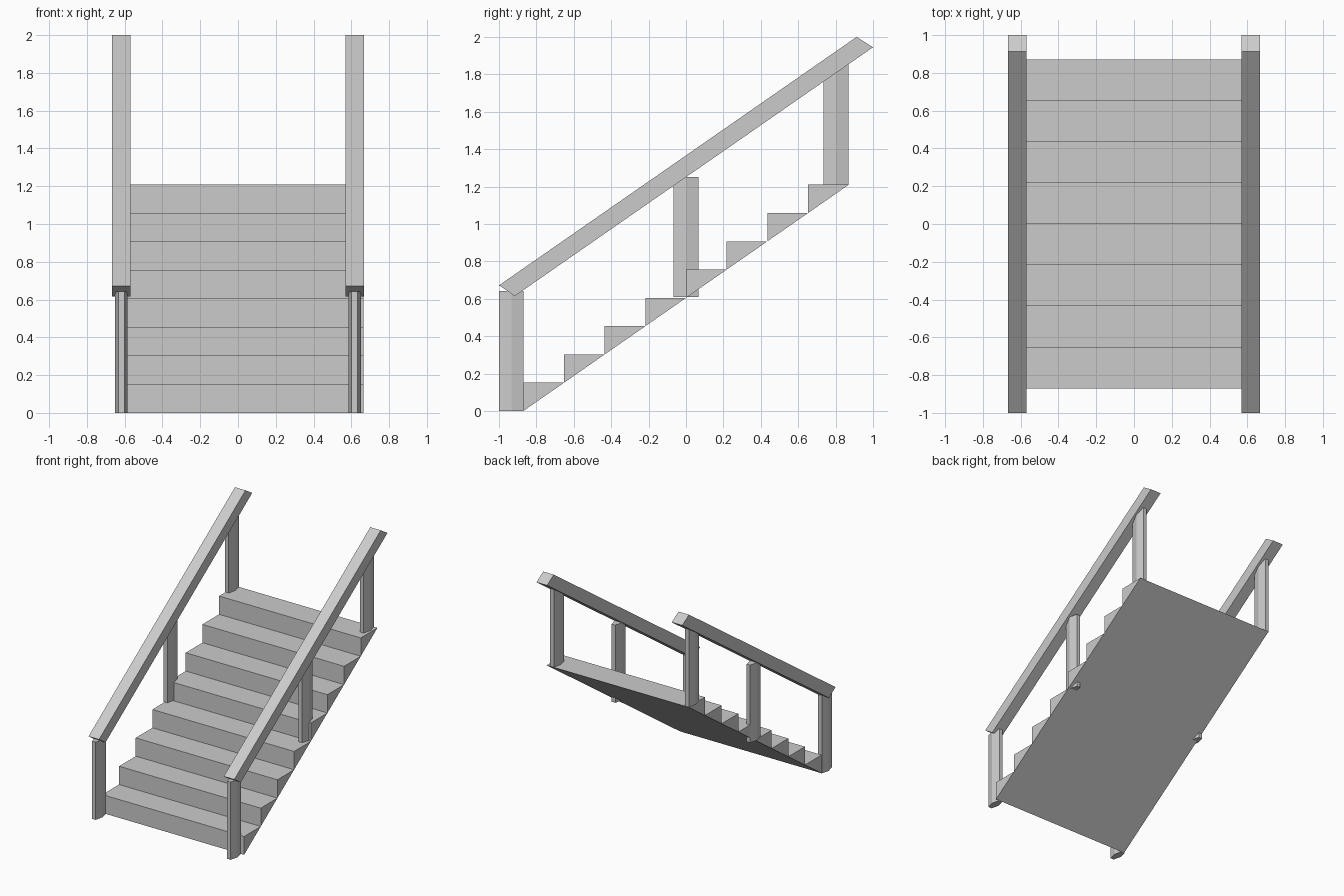
import bpy
import bmesh

cube = bpy.data.objects.get("Cube")
if cube:
    bpy.data.objects.remove(cube, do_unlink=True)

GREY = (0.6, 0.6, 0.6, 1.0)
grey = bpy.data.materials.new("plain_grey")
grey.diffuse_color = GREY
grey.use_nodes = True
grey.node_tree.nodes["Principled BSDF"].inputs["Base Color"].default_value = GREY


def add_prisms(name, prisms):
    """Make one object from (profile, sweep vector) pairs."""
    bm = bmesh.new()
    for profile, sweep in prisms:
        face = bm.faces.new([bm.verts.new(p) for p in profile])
        result = bmesh.ops.extrude_face_region(bm, geom=[face], use_keep_orig=True)
        moved = [g for g in result["geom"] if isinstance(g, bmesh.types.BMVert)]
        bmesh.ops.translate(bm, verts=moved, vec=sweep)
    bmesh.ops.recalc_face_normals(bm, faces=bm.faces)
    mesh = bpy.data.meshes.new(name)
    bm.to_mesh(mesh)
    bm.free()
    mesh.materials.append(grey)
    obj = bpy.data.objects.new(name, mesh)
    bpy.context.scene.collection.objects.link(obj)
    return obj


# Flight of wedge steps with a flat sloping underside
STEPS, START, HEIGHT = 8, -0.87, 1.21
run, rise = -2 * START / STEPS, HEIGHT / STEPS
left, right = 0.665, -0.63
wedges = []
for i in range(STEPS):
    y, z = START + i * run, i * rise
    wedge = [(right, y, z), (right, y, z + rise), (right, y + run, z + rise)]
    wedges.append((wedge, (left - right, 0, 0)))
add_prisms("steps", wedges)

# Handrails and six-sided posts, mirrored to both sides
RAIL = [(-1, 0.672), (-0.915, 0.615), (1, 1.945), (0.912, 2.0)]
POST = [(0.6, -0.066), (0.633, -0.066), (0.65, 0),
        (0.633, 0.066), (0.6, 0.066), (0.586, 0)]
POST_SPOTS = {"front": (-0.934, 0), "middle": (0, 0.61), "back": (0.802, 1.21)}

for side, sign in (("left", 1), ("right", -1)):
    rail = [(sign * 0.57, y, z) for y, z in RAIL]
    add_prisms(side + "_handrail", [(rail, (sign * 0.096, 0, 0))])
    for spot, (y, z) in POST_SPOTS.items():
        outline = [(sign * px, y + py, z) for px, py in POST]
        add_prisms(f"{side}_{spot}_post", [(outline, (0, 0, 0.642))])
